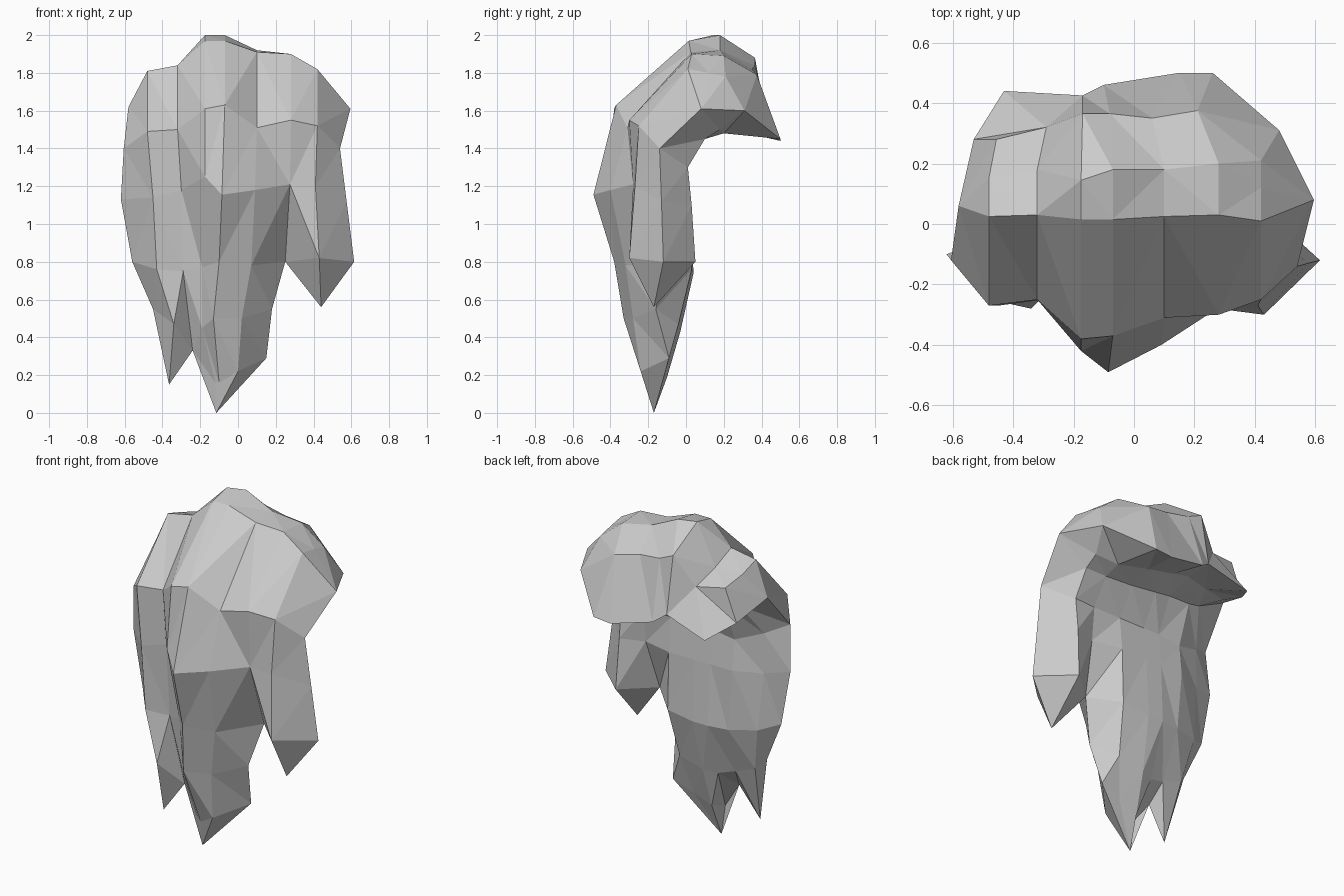
import bpy
import bmesh

cube = bpy.data.objects.get("Cube")
if cube:
    bpy.data.objects.remove(cube)

# One plain grey for the whole hairpiece
grey = bpy.data.materials.new("hair grey")
grey.use_nodes = True
colour = (.6, .6, .6, 1)
grey.diffuse_color = colour
grey.node_tree.nodes["Principled BSDF"].inputs["Base Color"].default_value = colour

# The strands share these seven inner columns, between two outer edge points
COLUMNS = [-.48, -.32, -.175, -.07, .1, .28, .42]


def row(left_end, depths, heights, right_end, columns=COLUMNS):
    """A line of points across the hair, from one side edge to the other."""
    return [left_end, *zip(columns, depths, heights), right_end]


def ring(front, back):
    """Close a front row with the inner points of a back row."""
    return front + back[-2:0:-1]


def shell(name, rows, closed=False):
    """Flat-faced skin stretched over successive rows of points."""
    bm = bmesh.new()
    grid = [[bm.verts.new(point) for point in points] for points in rows]
    count = len(rows[0])
    for upper, lower in zip(grid, grid[1:]):
        for i in range(count if closed else count - 1):
            k = (i + 1) % count
            bm.faces.new((upper[i], lower[i], lower[k], upper[k]))
    # repeated points collapse into triangles and pointed tips
    bmesh.ops.remove_doubles(bm, verts=bm.verts[:], dist=.0005)
    # fold twisted quads along their shorter diagonal
    bmesh.ops.triangulate(bm, faces=bm.faces[:], quad_method='SHORT_EDGE')
    mesh = bpy.data.meshes.new(name)
    bm.to_mesh(mesh)
    bm.free()
    mesh.materials.append(grey)
    obj = bpy.data.objects.new(name, mesh)
    bpy.context.scene.collection.objects.link(obj)
    return obj


# Side points where the cap narrows to the temples
temple_a, temple_b = (-.58, .06, 1.62), (.595, .08, 1.61)
cheek_a, cheek_b = (-.605, -.12, 1.4), (.54, -.14, 1.4)

# Cap: back rim, crown, parting line and brow
rim = row(temple_a,
          [.28, .44, .425, .46, .5, .5, .31],
          [1.54, 1.47, 1.55, 1.5, 1.44, 1.45, 1.6],
          temple_b,
          columns=[-.53, -.43, -.17, -.1, .15, .26, .48])
crown_back = row(temple_a,
                 [.28, .32, .365, .365, .35, .375, .21],
                 [1.73, 1.71, 1.88, 1.84, 1.82, 1.79, 1.78],
                 temple_b,
                 columns=[-.455, -.29, -.17, -.08, .06, .21, .42])
crown_top = row(temple_a,
                [.15, .18, .145, .18, .18, .2, .12],
                [1.77, 1.78, 2, 2, 1.92, 1.89, 1.8],
                temple_b)
parting = row(temple_a,
              [.025, .03, .015, .015, .025, .03, .01],
              [1.81, 1.84, 1.97, 1.97, 1.91, 1.9, 1.82],
              temple_b)
brow = row(cheek_a,
           [-.27, -.25, -.38, -.37, -.31, -.3, -.25],
           [1.49, 1.5, 1.61, 1.63, 1.51, 1.55, 1.52],
           cheek_b)
shell("cap", [rim, crown_back, crown_top, parting, brow])

# Underside: from the back of the fringe, up into a hollow, out to the rim
nape = row(cheek_a,
           [-.05, 0, 0, 0, 0, 0, .01],
           [1.34, 1.28, 1.3, 1.3, 1.3, 1.3, 1.3],
           cheek_b)
hollow = row(temple_a,
             [.07, .08, .09, .1, .1, .1, .1],
             [1.53, 1.51, 1.5, 1.48, 1.46, 1.45, 1.45],
             temple_b,
             columns=[-.4, -.32, -.175, -.07, .1, .28, .42])
lip = row(temple_a,
          [.18, .22, .25, .25, .24, .2, .18],
          [1.55, 1.54, 1.55, 1.53, 1.5, 1.48, 1.5],
          temple_b)
shell("cap_underside", [nape, hollow, lip, rim])

# Fringe: thick band that hangs from the brow
side_a, side_b = (-.62, -.1, 1.13), (.575, -.13, 1.12)
mid_front = row(side_a,
                [-.27, -.25, -.42, -.49, -.4, -.28, -.27],
                [1.14, 1.18, 1.25, 1.155, 1.18, 1.21, 1.2],
                side_b,
                columns=[-.45, -.3, -.175, -.085, .09, .275, .41])
mid_back = row(side_a,
               [-.05, .02, .02, .02, .02, -.02, .03],
               [1.1] * len(COLUMNS),
               side_b)
low_a, low_b = (-.56, -.1, .8), (.615, -.12, .8)
low_front = row(low_a,
                [-.26, -.23, -.28, -.38, -.32, -.11, -.3],
                [.76, .75, .77, .8, .78, .8, .82],
                low_b,
                columns=[-.43, -.29, -.19, -.1, .07, .25, .43])
low_back = row(low_a,
               [-.03, .02, .04, .04, .03, -.11, .05],
               [.76, .74, .74, .74, .76, .8, .8],
               low_b,
               columns=[-.45, -.29, -.17, -.07, .1, .25, .43])
shell("fringe", [ring(brow, nape),
                 ring(mid_front, mid_back),
                 ring(low_front, low_back)], closed=True)

# Pointed lock on the right-hand side of the head
notch = (-.24, -.16, .33)
back_notch = (-.27, -.08, .45)
crease = (-.34, -.28, .47)
outer = (-.45, -.12, .55)
tip = (-.365, -.18, .15)
start = low_front[:3] + low_back[2:0:-1]
shell("right_lock", [start,
                     [outer, crease, notch, back_notch, (-.4, -.08, .5)],
                     [tip] * len(start)], closed=True)

# Long middle lock, tapering through two rings to its tip
start = low_front[2:7] + low_back[5:1:-1]
taper = [notch, (-.19, -.25, .45), (-.13, -.33, .5), (.02, -.28, .5),
         (.18, -.16, .55), (.07, -.04, .47), (-.09, -.03, .43),
         (-.17, -.06, .42), back_notch]
edge = (-.12, -.2, .16)
ends = [edge, edge, (-.1, -.21, .16), (0, -.24, .22), (.15, -.09, .29),
        (.02, -.1, .24), (-.1, -.1, .19), edge, notch]
tip = (-.115, -.17, 0)
shell("middle_lock", [start, taper, ends, [tip] * len(start)], closed=True)

# Short lock on the left-hand side of the head
start = low_front[6:] + [low_back[7]]
tip = (.44, -.17, .56)
shell("left_lock", [start, [tip] * len(start)], closed=True)
